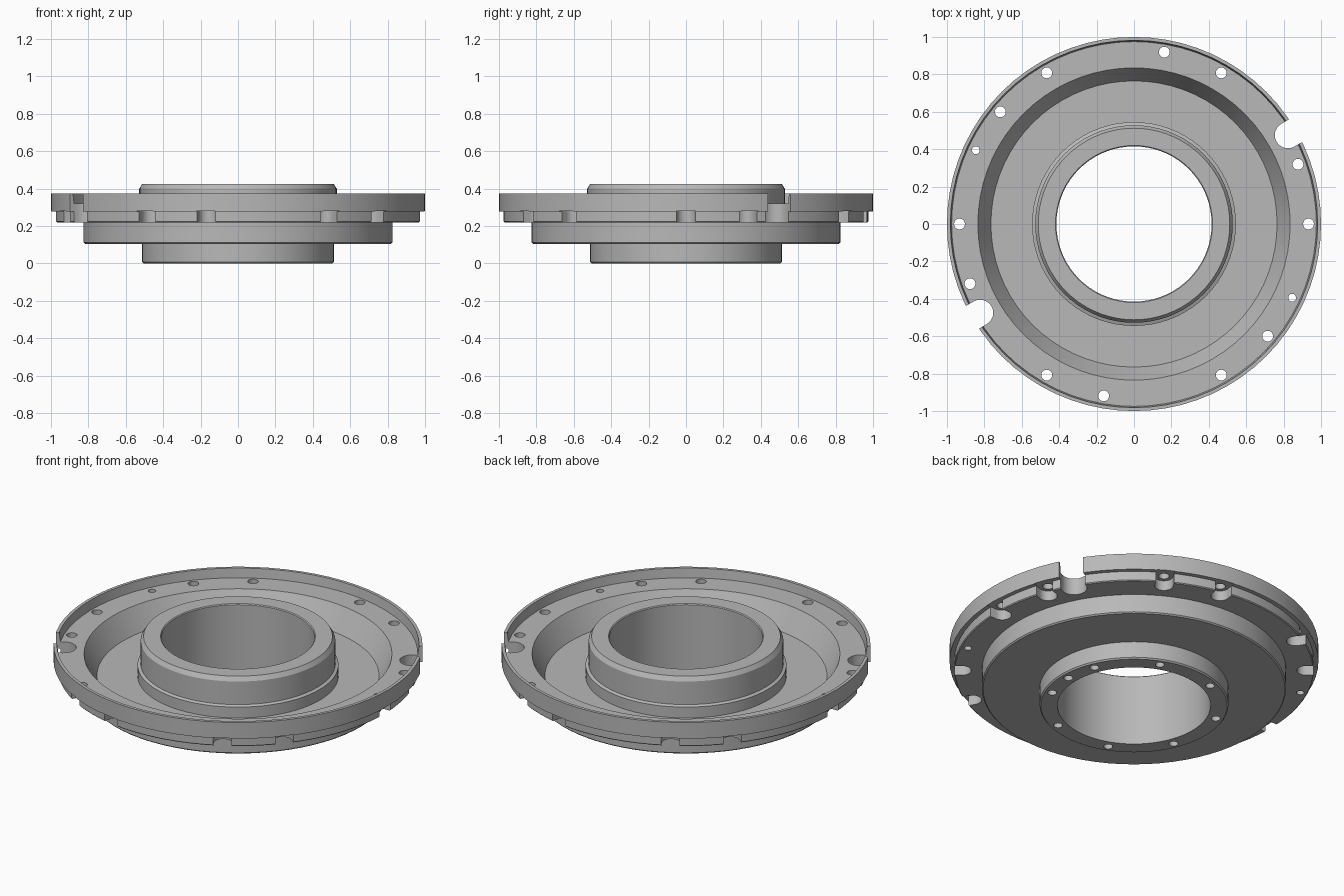
import bpy, bmesh
from math import cos, sin, pi, radians

if "Cube" in bpy.data.objects:
    bpy.data.objects.remove(bpy.data.objects["Cube"], do_unlink=True)

metal = bpy.data.materials.new("grey_metal")
metal.use_nodes = True
GREY = (0.48, 0.48, 0.48, 1)
metal.diffuse_color = GREY
metal.node_tree.nodes["Principled BSDF"].inputs["Base Color"].default_value = GREY


def add_object(name, bm):
    bmesh.ops.recalc_face_normals(bm, faces=bm.faces)
    mesh = bpy.data.meshes.new(name)
    bm.to_mesh(mesh)
    bm.free()
    mesh.materials.append(metal)
    obj = bpy.data.objects.new(name, mesh)
    bpy.context.collection.objects.link(obj)
    return obj


def lathe(name, profile, steps):
    """Revolve a closed (radius, height) outline around z."""
    bm = bmesh.new()
    rings = [[bm.verts.new((r * cos(2 * pi * s / steps), r * sin(2 * pi * s / steps), z))
              for r, z in profile] for s in range(steps)]
    n = len(profile)
    for s in range(steps):
        a, b = rings[s], rings[(s + 1) % steps]
        for i in range(n):
            j = (i + 1) % n
            bm.faces.new((a[i], b[i], b[j], a[j]))
    return add_object(name, bm)


def prism(bm, angle, dist, points, z0, z1):
    """Upright prism; points are (outward, sideways) from a spot at angle and dist."""
    c, s = cos(radians(angle)), sin(radians(angle))
    spots = [((dist + u) * c - v * s, (dist + u) * s + v * c) for u, v in points]
    low = [bm.verts.new((x, y, z0)) for x, y in spots]
    high = [bm.verts.new((x, y, z1)) for x, y in spots]
    bm.faces.new(low[::-1])
    bm.faces.new(high)
    for i in range(len(spots)):
        j = (i + 1) % len(spots)
        bm.faces.new((low[i], low[j], high[j], high[i]))


def circle(r, n=20):
    return [(r * cos(2 * pi * i / n), r * sin(2 * pi * i / n)) for i in range(n)]


def slot(r, length, n=12):
    """Half-round inner end with straight sides running outward."""
    arc = [(r * cos(pi / 2 + pi * i / n), r * sin(pi / 2 + pi * i / n)) for i in range(n + 1)]
    return arc + [(length, -r), (length, r)]


# Flanged body: bore, hub, pan floor, sloped wall, flange, thin rim, stepped underside
outline = [
    (0.415, 0.0), (0.505, 0.0), (0.512, 0.008), (0.512, 0.105),
    (0.818, 0.105), (0.825, 0.112), (0.825, 0.22),
    (0.97, 0.22), (0.975, 0.225), (0.975, 0.278),
    (1.0, 0.278), (1.0, 0.375), (0.982, 0.375), (0.975, 0.32),
    (0.835, 0.32), (0.765, 0.19),
    (0.545, 0.19), (0.545, 0.255), (0.528, 0.262), (0.528, 0.4),
    (0.512, 0.425), (0.42, 0.425), (0.415, 0.42)]
body = lathe("flanged_hub", outline, 72)

# Pockets under the flange and the two open rim notches
HOLE_ANGLES = [a + turn for turn in (0, 180) for a in (0, 20, 60, 80, 120, 140)]
pockets = bmesh.new()
for a in HOLE_ANGLES:
    prism(pockets, a, 0.933, slot(0.05, 0.15), 0.15, 0.28)
for a in (30, 210):
    prism(pockets, a, 0.95, slot(0.07, 0.15), 0.15, 0.5)

# Through holes in the flange and blind screw holes under the hub
holes = bmesh.new()
for a in HOLE_ANGLES:
    prism(holes, a, 0.933, circle(0.029), 0.15, 0.4)
for a in (-25, 155):
    prism(holes, a, 0.933, circle(0.021), 0.15, 0.4)
for a in [22.5 + 45 * k for k in range(8)] + [0]:
    prism(holes, a, 0.465, circle(0.025, 16), -0.05, 0.06)

cutters = [add_object("pocket_cutter", pockets), add_object("hole_cutter", holes)]
bpy.context.view_layer.objects.active = body
body.select_set(True)
for cutter in cutters:
    cutter.hide_render = True
    cut = body.modifiers.new(cutter.name, "BOOLEAN")
    cut.operation = "DIFFERENCE"
    cut.solver = "EXACT"
    cut.object = cutter
    bpy.ops.object.modifier_apply(modifier=cut.name)
for cutter in cutters:
    bpy.data.objects.remove(cutter, do_unlink=True)

bpy.ops.object.select_all(action="DESELECT")
body.select_set(True)
bpy.ops.object.shade_smooth_by_angle(angle=radians(25))
